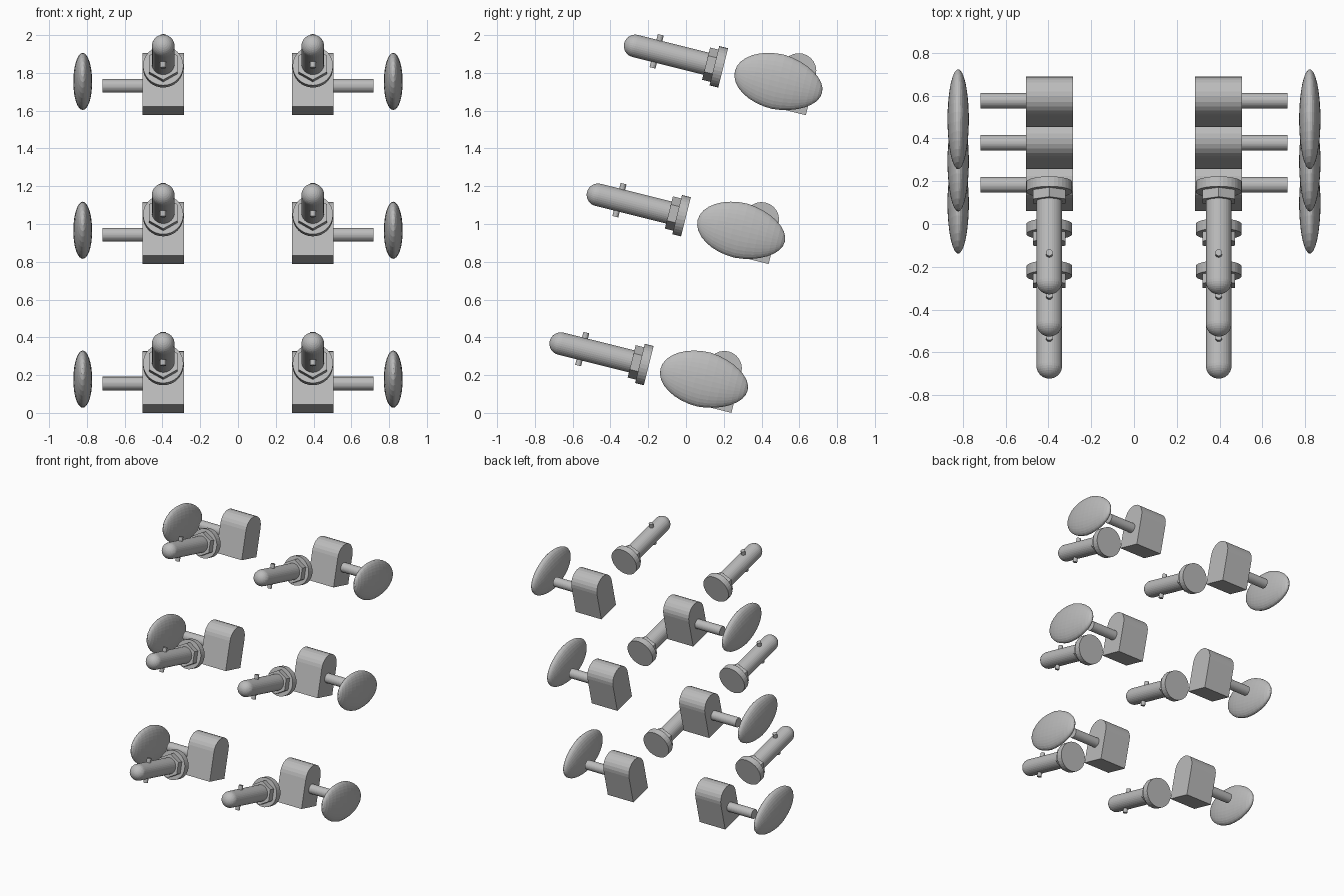
import bpy, bmesh, math
from mathutils import Matrix, Vector

if "Cube" in bpy.data.objects:
    bpy.data.objects.remove(bpy.data.objects["Cube"], do_unlink=True)

metal = bpy.data.materials.new("grey metal")
metal.use_nodes = True
GREY = (0.5, 0.5, 0.5, 1)
metal.diffuse_color = GREY
metal.node_tree.nodes["Principled BSDF"].inputs["Base Color"].default_value = GREY

AXIS_Z = 0.137      # height of post and shaft axis above the housing base
POST_TIP = -0.872   # centre of the rounded post end
ALONG_Y = Matrix.Rotation(math.pi / 2, 4, 'X')
ALONG_X = Matrix.Rotation(math.pi / 2, 4, 'Y')


def finish(bm, name):
    bmesh.ops.recalc_face_normals(bm, faces=bm.faces)
    mesh = bpy.data.meshes.new(name)
    bm.to_mesh(mesh)
    bm.free()
    mesh.materials.append(metal)
    return mesh


def rod(name, radius, length, centre, turn, sides=32):
    bm = bmesh.new()
    bmesh.ops.create_cone(bm, cap_ends=True, segments=sides, radius1=radius,
                          radius2=radius, depth=length,
                          matrix=Matrix.Translation(centre) @ turn)
    return finish(bm, name)


def make_post():
    # Cylinder whose front end is stretched from a sphere
    bm = bmesh.new()
    bmesh.ops.create_uvsphere(bm, u_segments=32, v_segments=16, radius=0.06)
    back = [v for v in bm.verts if v.co.z < -0.001]
    bmesh.ops.delete(bm, geom=back, context='VERTS')
    rim = [e for e in bm.edges if e.is_boundary]
    new = bmesh.ops.extrude_edge_only(bm, edges=rim)["geom"]
    ring = [g for g in new if isinstance(g, bmesh.types.BMVert)]
    bmesh.ops.translate(bm, verts=ring, vec=(0, 0, -0.44))
    bmesh.ops.contextual_create(bm, geom=[g for g in new if isinstance(g, bmesh.types.BMEdge)])
    bm.transform(Matrix.Translation((0, POST_TIP, AXIS_Z)) @ ALONG_Y)
    return finish(bm, "post")


def make_housing():
    # Flat-sided block with a half-round top
    r, h, half, steps = 0.093, 0.219, 0.11, 12
    profile = [(-r, 0), (r, 0)]
    for i in range(steps + 1):
        a = math.pi * i / steps
        profile.append((r * math.cos(a), h + r * math.sin(a)))
    bm = bmesh.new()
    face = bm.faces.new([bm.verts.new((-half, y, z)) for y, z in profile])
    new = bmesh.ops.extrude_face_region(bm, geom=[face])["geom"]
    bmesh.ops.translate(bm, verts=[g for g in new if isinstance(g, bmesh.types.BMVert)],
                        vec=(2 * half, 0, 0))
    return finish(bm, "housing")


def make_button():
    # Flattened egg, narrower toward the back
    bm = bmesh.new()
    bmesh.ops.create_uvsphere(bm, u_segments=32, v_segments=16, radius=1, matrix=ALONG_Y)
    for v in bm.verts:
        taper = 1 - 0.1 * max(v.co.y, 0)
        v.co = Vector((0.05 * v.co.x, 0.238 * v.co.y - 0.09,
                       0.147 * v.co.z * taper + AXIS_Z - 0.001))
    return finish(bm, "button")


# Central parts share the housing axis; outer parts sit beside it
central = [
    make_housing(),
    make_post(),
    rod("washer", 0.107, 0.048, (0, -0.416, AXIS_Z), ALONG_Y),
    rod("hex_nut", 0.088, 0.045, (0, -0.4625, AXIS_Z), ALONG_Y, 6),
    rod("string_pin", 0.016, 0.18, (0, POST_TIP + 0.117, AXIS_Z), Matrix.Identity(4), 12),
]
shaft = rod("shaft", 0.036, 0.212, (0, 0, AXIS_Z), ALONG_X)
button = make_button()
parts = [(m, 0.396) for m in central] + [(shaft, 0.612), (button, 0.822)]

# Three tilted rows, mirrored left and right
tilt = Matrix.Rotation(math.radians(-14), 4, 'X')
for row in range(3):
    origin = Vector((0, 0.15 + 0.197 * row, 0.0225 + 0.788 * row))
    for side, label in ((1, "left"), (-1, "right")):
        for mesh, x in parts:
            ob = bpy.data.objects.new(f"{label}_{mesh.name}_{row + 1}", mesh)
            ob.matrix_world = Matrix.Translation(origin + Vector((side * x, 0, 0))) @ tilt
            bpy.context.collection.objects.link(ob)
